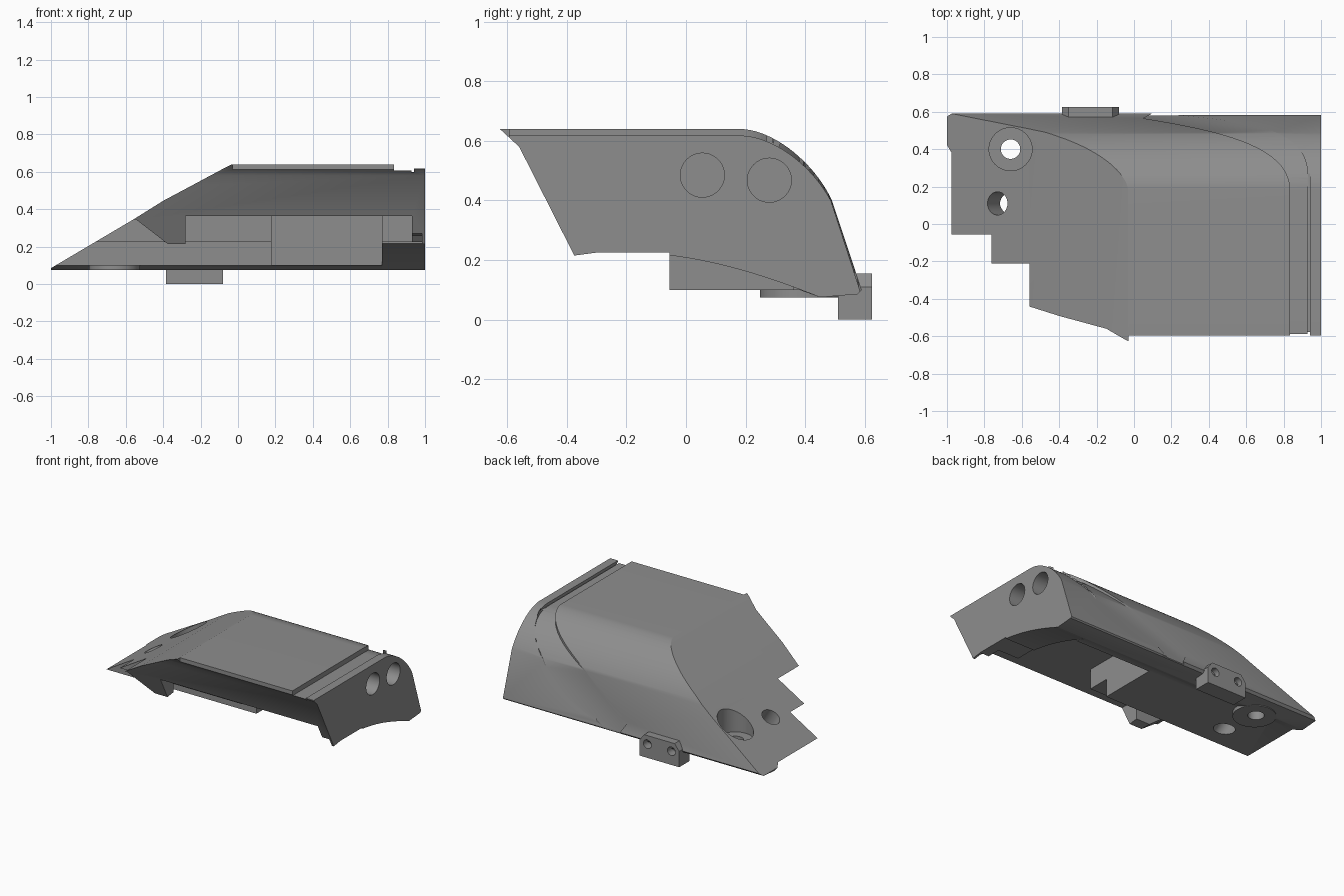
import bpy, bmesh, math
from mathutils import Vector
from mathutils.geometry import interpolate_bezier

if "Cube" in bpy.data.objects:
    bpy.data.objects.remove(bpy.data.objects["Cube"])

grey = bpy.data.materials.new("mid_grey")
grey.diffuse_color = (0.27, 0.27, 0.27, 1)
grey.use_nodes = True
grey.node_tree.nodes["Principled BSDF"].inputs["Base Color"].default_value = grey.diffuse_color


def prism(name, pts, axis, a, b):
    """Extrude a 2D outline along an axis from a to b."""
    def place(p, t):
        u, v = p
        return {'x': (t, u, v), 'y': (u, t, v), 'z': (u, v, t)}[axis]
    bm = bmesh.new()
    lo = [bm.verts.new(place(p, a)) for p in pts]
    hi = [bm.verts.new(place(p, b)) for p in pts]
    bm.faces.new(lo)
    bm.faces.new(hi)
    n = len(pts)
    for i in range(n):
        j = (i + 1) % n
        bm.faces.new((lo[i], lo[j], hi[j], hi[i]))
    bmesh.ops.recalc_face_normals(bm, faces=bm.faces)
    me = bpy.data.meshes.new(name)
    bm.to_mesh(me)
    bm.free()
    me.materials.append(grey)
    ob = bpy.data.objects.new(name, me)
    bpy.context.collection.objects.link(ob)
    return ob


def box(name, x0, x1, y0, y1, z0, z1):
    return prism(name, [(x0, y0), (x1, y0), (x1, y1), (x0, y1)], 'z', z0, z1)


def cyl(name, r, depth, loc, direction):
    pts = [(r * math.cos(k * math.tau / 40), r * math.sin(k * math.tau / 40)) for k in range(40)]
    ob = prism(name, pts, 'z', -depth / 2, depth / 2)
    ob.matrix_world = Vector(direction).to_track_quat('Z', 'Y').to_matrix().to_4x4()
    ob.location = loc
    return ob


def boolean(ob, other, op='DIFFERENCE'):
    """Apply a boolean and discard the helper."""
    m = ob.modifiers.new("cut", 'BOOLEAN')
    m.operation, m.solver, m.object = op, 'EXACT', other
    bpy.context.view_layer.objects.active = ob
    bpy.ops.object.modifier_apply(modifier=m.name)
    bpy.data.objects.remove(other)


def bez(p, h1, h2, q, n=20):
    return [(v.x, v.y) for v in interpolate_bezier(*[Vector((*c, 0)) for c in (p, h1, h2, q)], n)]


# Main shell: side profile with a rounded back and stepped underside
outer = bez((.18, .64), (.29, .64), (.43, .53), (.49, .40))
body = prism("housing", [(-.625, .64)] + outer + [
    (.59, .10), (.575, .085), (.45, .075), (.38, .10), (-.055, .10), (-.055, .225),
    (-.30, .225), (-.375, .215), (-.56, .58)], 'x', -1, 1)

# Long slope on the left end
boolean(body, prism("slope_cutter", [(-1.1, .026), (-1, .085), (-.56, .345), (-.4, .445), (-.25, .525),
                                     (-.06, .627), (-.03, .641), (-.03, .9), (-1.1, .9)], 'y', -1, 1))
# Front lip trim
boolean(body, box("lip_cutter", -.03, 1.1, -.8, -.595, 0, 1))

# Underside: concave right end, front notch, cavity, tapered left tab
arch = bez((-.375, .215), (-.1, .25), (.15, .195), (.45, .075))
boolean(body, prism("arch_cutter", arch + [(.45, -.1), (-.6, -.1), (-.6, .1)], 'x', .77, 1.1))
boolean(body, box("notch_cutter", -.28, .93, -.8, -.21, 0, .365))
boolean(body, box("cavity_cutter", .18, .77, -.8, .36, 0, .365))
boolean(body, box("tab_back_cutter", -1.1, -.279, -.31, -.21, 0, .345))
boolean(body, prism("tab_taper_cutter", [(-1.1, 0), (-1.1, .345), (-.545, .345), (-.37, .21), (-.37, 0)],
                    'y', -.8, -.21))
# Bevel on the lower front corner at the right end
boolean(body, prism("corner_cutter", [(-.40, .275), (-.33, .26), (-.30, .226), (-.38, .20), (-.45, .2)],
                    'x', .93, .985))


# Recessed sweeping band and the slightly lowered panel behind it
def shell_cutter(name, outline, drop):
    c = prism(name, outline, 'z', .01, .8)
    core = bez((.18, .64 - drop), (.29, .64 - drop), (.43 - drop * .4, .53 - drop * .4), (.487, .398))
    inner = prism("core", [(-.9, .64 - drop)] + core + [(.59 - drop * .3, .10), (.59 - drop * .3, -.1),
                                                       (-.9, -.1)], 'x', -.5, 1.5)
    boolean(c, inner)
    return c


curve_a = bez((.835, .18), (.835, .42), (.45, .50), (.05, .565))
curve_b = bez((.93, .25), (.93, .53), (.60, .545), (.15, .59))
boolean(body, shell_cutter("band_cutter", [(.835, -.8)] + curve_a + [(.15, .62)] + curve_b[::-1]
                           + [(.93, -.8)], .034))
boolean(body, shell_cutter("panel_cutter", [(.929, -.8)] + curve_b + [(.15, .7), (1.1, .7), (1.1, -.8)], .022))
# Thin groove beside the panel
boolean(body, box("groove_cutter", .928, .940, -.8, .27, .597, .8))

# Boss under the slope, with stepped bore and a slanted bore
boolean(body, cyl("boss", .137, .06, (-.66, .385, .105), (0, 0, 1)), 'UNION')
boolean(body, cyl("counterbore", .115, .5, (-.66, .40, .43), (0, 0, 1)))
boolean(body, cyl("bore", .052, 1, (-.66, .40, .2), (0, 0, 1)))
boolean(body, cyl("slanted_bore", .062, .8, (-.73, .11, .245), (-.51, 0, .86)))

# Two blind holes in the right end
for y, z in ((.055, .485), (.28, .468)):
    boolean(body, cyl("end_hole", .074, .5, (1, y, z), (1, 0, 0)))

# Mounting lug on the back with two pin holes
lug = prism("mounting_lug", [(-.385, 0), (-.08, 0), (-.08, .11), (-.115, .155), (-.35, .155), (-.385, .11)],
            'y', .51, .625)
for x in (-.325, -.14):
    boolean(lug, cyl("pin_hole", .03, .12, (x, .625, .095), (0, 1, 0)))

for ob in (body, lug):
    bpy.ops.object.select_all(action='DESELECT')
    ob.select_set(True)
    bpy.context.view_layer.objects.active = ob
    bpy.ops.object.shade_smooth_by_angle(angle=math.radians(25))
